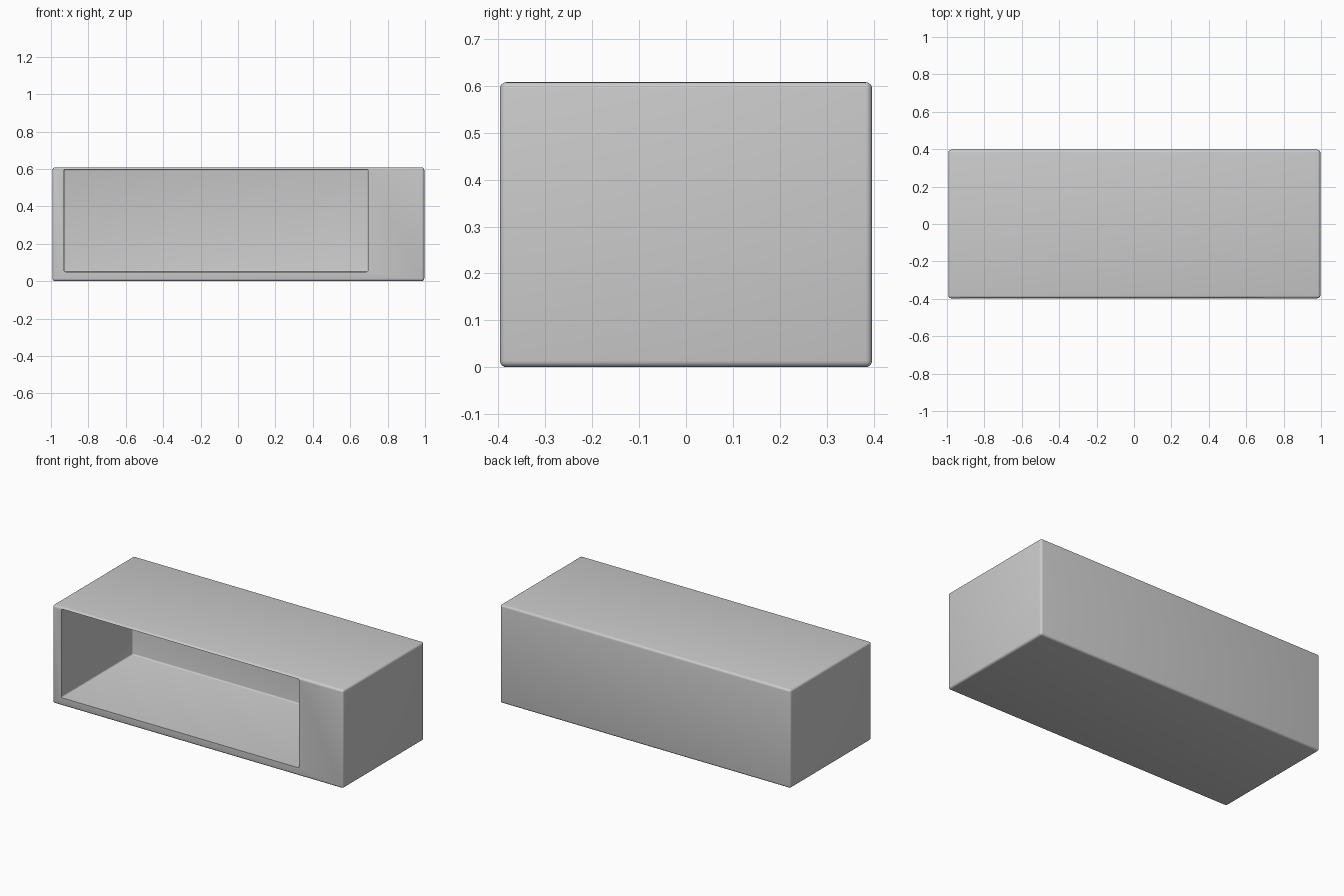
import bpy, math

if "Cube" in bpy.data.objects:
    bpy.data.objects.remove(bpy.data.objects["Cube"])


def box(name, lo, hi):
    """Axis-aligned box between two corners."""
    mid = [(a + b) / 2 for a, b in zip(lo, hi)]
    bpy.ops.mesh.primitive_cube_add(size=1, location=mid)
    ob = bpy.context.object
    ob.name = name
    ob.scale = [b - a for a, b in zip(lo, hi)]
    bpy.ops.object.transform_apply(location=True, scale=True)
    return ob


def bevel(ob, width):
    mod = ob.modifiers.new("soft_edges", "BEVEL")
    mod.width = width
    mod.segments = 4
    mod.limit_method = "ANGLE"
    mod.angle_limit = math.radians(40)


# Solid outer body with softly rounded edges
body = box("cabinet_body", (-0.992, -0.397, 0.0), (0.996, 0.397, 0.608))
bevel(body, 0.014)

# Open compartment cut in from the front
cutter = box("compartment_cutter", (-0.93, -0.6, 0.05), (0.695, 0.30, 0.598))
cutter.hide_render = True
cutter.display_type = "WIRE"
bevel(cutter, 0.008)
cut = body.modifiers.new("compartment", "BOOLEAN")
cut.operation = "DIFFERENCE"
cut.solver = "EXACT"
cut.object = cutter

# Bake the cut, then drop the helper
bpy.ops.object.select_all(action="DESELECT")
body.select_set(True)
bpy.context.view_layer.objects.active = body
for name in [m.name for m in body.modifiers]:
    bpy.ops.object.modifier_apply(modifier=name)
bpy.data.objects.remove(cutter)
bpy.ops.object.shade_smooth_by_angle(angle=math.radians(35))
